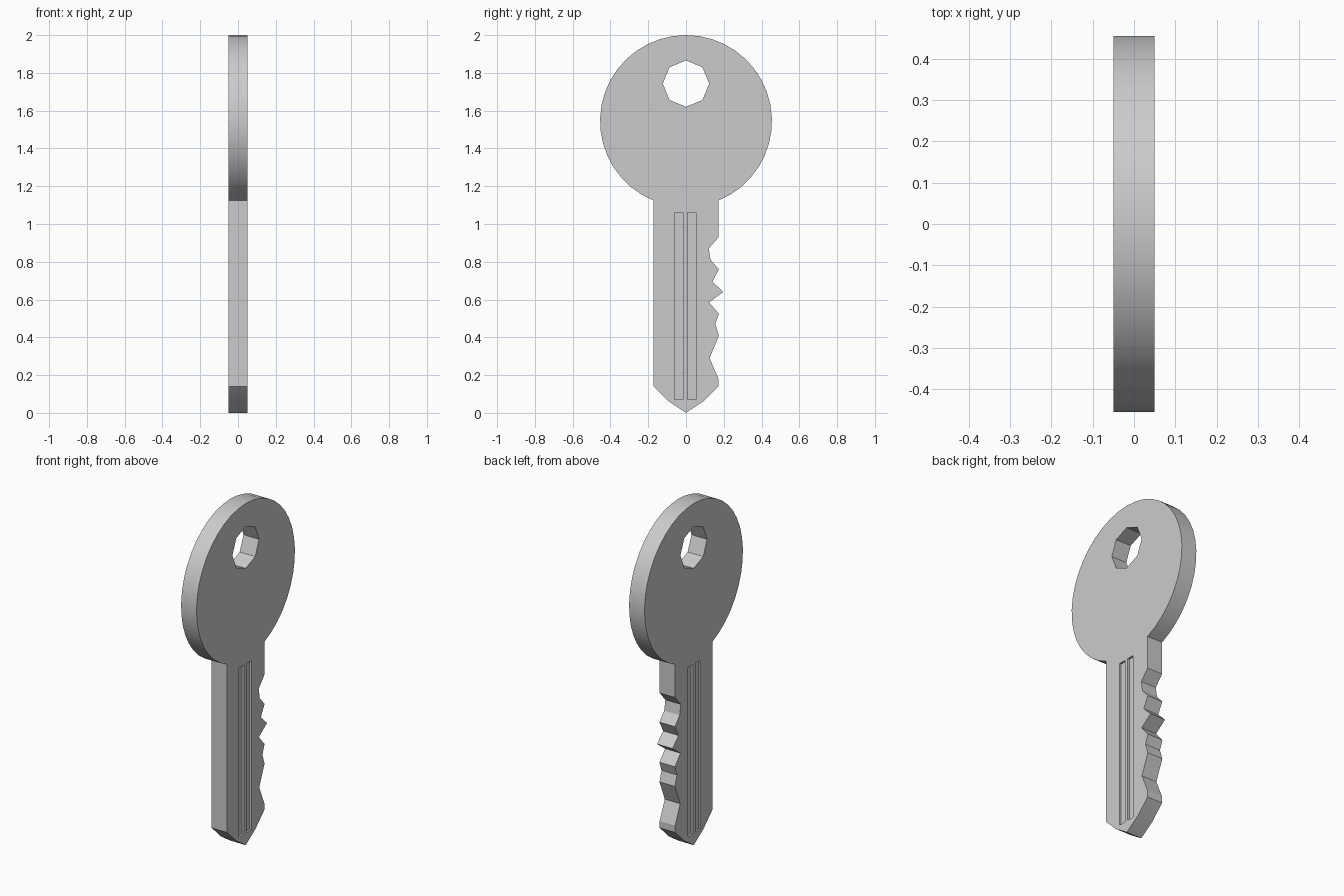
import bpy, bmesh
from math import sin, cos, pi, radians, asin
from mathutils import Matrix

if "Cube" in bpy.data.objects:
    bpy.data.objects.remove(bpy.data.objects["Cube"])

HALF, DEPTH = 0.05, 0.012
HEAD_Z, HEAD_R = 1.545, 0.455
TO_SIDE = Matrix(((0, 0, 1, 0), (1, 0, 0, 0), (0, 1, 0, 0), (0, 0, 0, 1)))


def circle(z, r, n):
    return [(r * sin(2 * pi * i / n), z + r * cos(2 * pi * i / n)) for i in range(n)]


def plate(name, loops, x0, x1):
    """Extrude closed (y, z) loops from x0 to x1; inner loops become holes."""
    cu = bpy.data.curves.new(name, 'CURVE')
    cu.dimensions, cu.fill_mode = '2D', 'BOTH'
    cu.extrude = (x1 - x0) / 2
    for pts in loops:
        sp = cu.splines.new('POLY')
        sp.points.add(len(pts) - 1)
        for p, (y, z) in zip(sp.points, pts):
            p.co = (y, z, 0, 1)
        sp.use_cyclic_u = True
    tmp = bpy.data.objects.new(name + "_curve", cu)
    bpy.context.collection.objects.link(tmp)
    bpy.context.view_layer.update()
    me = bpy.data.meshes.new_from_object(
        tmp.evaluated_get(bpy.context.evaluated_depsgraph_get()))
    bpy.data.objects.remove(tmp)
    bm = bmesh.new()
    bm.from_mesh(me)
    bmesh.ops.remove_doubles(bm, verts=bm.verts, dist=1e-5)
    bm.transform(Matrix.Translation(((x0 + x1) / 2, 0, 0)) @ TO_SIDE)
    bmesh.ops.recalc_face_normals(bm, faces=bm.faces)
    bm.to_mesh(me)
    bm.free()
    me.name = name
    ob = bpy.data.objects.new(name, me)
    bpy.context.collection.objects.link(ob)
    return ob


# Key outline: toothed blade up the right side, then round head back to the left
blade = [(-0.172, 0.14), (-0.09, 0.06), (0, 0), (0.09, 0.06), (0.172, 0.14),
         (0.172, 0.18), (0.125, 0.29), (0.174, 0.41), (0.155, 0.47), (0.174, 0.525),
         (0.122, 0.585), (0.197, 0.64), (0.14, 0.695), (0.174, 0.76), (0.13, 0.81),
         (0.12, 0.87), (0.172, 0.93)]
gap = asin(0.172 / HEAD_R)
steps = 36
head = []
for i in range(steps + 1):
    a = gap + (2 * pi - 2 * gap) * i / steps
    head.append((HEAD_R * sin(a), HEAD_Z - HEAD_R * cos(a)))

# Body with octagonal key ring hole
key = plate("key", [blade + head, circle(1.743, 0.123, 8)], -HALF, HALF)

# Recesses on both faces: head disc around a raised boss, and two blade grooves
cutters = []
for side, (x0, x1) in (("right", (HALF - DEPTH, 0.1)), ("left", (-0.1, DEPTH - HALF))):
    cutters.append(plate("head_recess_cutter_" + side,
                         [circle(HEAD_Z, 0.422, 40), circle(1.743, 0.156, 8)], x0, x1))
    for i, (y0, y1) in enumerate(((-0.06, -0.015), (0.008, 0.053))):
        cutters.append(plate(f"groove_cutter_{side}_{i}",
                             [[(y0, 0.07), (y1, 0.07), (y1, 1.06), (y0, 1.06)]], x0, x1))
for c in cutters:
    mod = key.modifiers.new(c.name, 'BOOLEAN')
    mod.operation, mod.solver, mod.object = 'DIFFERENCE', 'EXACT', c

# Apply the cuts and remove the cutters
bpy.context.view_layer.update()
cut = bpy.data.meshes.new_from_object(
    key.evaluated_get(bpy.context.evaluated_depsgraph_get()))
key.modifiers.clear()
key.data = cut
for c in cutters:
    bpy.data.objects.remove(c)

# Smooth the round rim, keep teeth and edges sharp
bpy.context.view_layer.objects.active = key
key.select_set(True)
bpy.ops.object.shade_smooth_by_angle(angle=radians(20))
